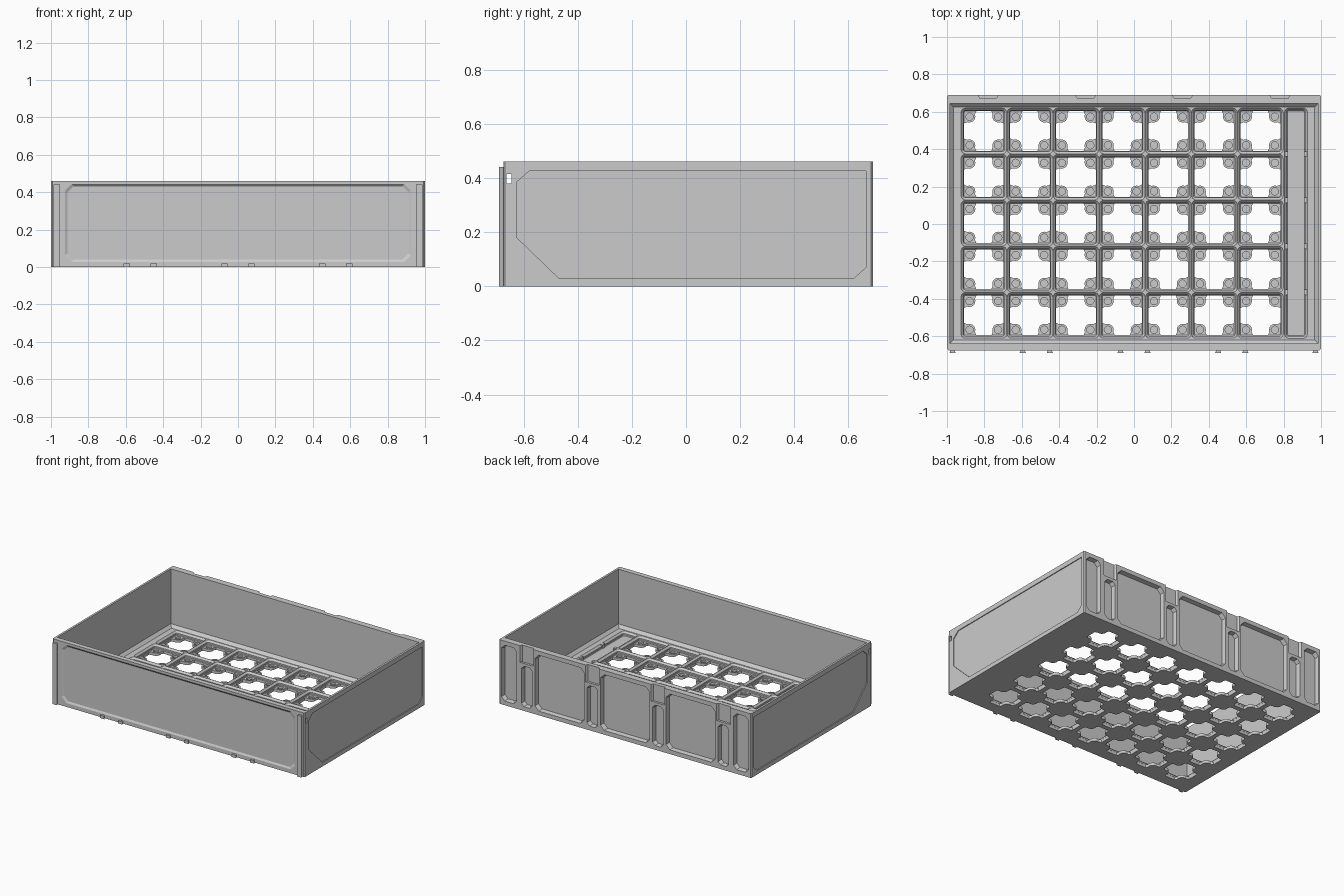
import bpy, bmesh, math
from mathutils import Vector

if "Cube" in bpy.data.objects:
    bpy.data.objects.remove(bpy.data.objects["Cube"])

P = 0.2465                      # grid pitch
X0, Y0 = -0.926, -0.612         # grid corner
NX, NY = 7, 5
TOP, FLOOR, H = 0.047, 0.02, 0.46


def make(name, solids):
    """One object from closed lofts; each solid is a list of equal-length loops."""
    bm = bmesh.new()
    for loops in solids:
        rings = [[bm.verts.new(p) for p in loop] for loop in loops]
        n = len(rings[0])
        for a, b in zip(rings, rings[1:]):
            for i in range(n):
                j = (i + 1) % n
                bm.faces.new((a[i], a[j], b[j], b[i]))
        bm.faces.new(rings[0][::-1])
        bm.faces.new(rings[-1])
    bmesh.ops.recalc_face_normals(bm, faces=bm.faces)
    me = bpy.data.meshes.new(name)
    bm.to_mesh(me)
    bm.free()
    ob = bpy.data.objects.new(name, me)
    bpy.context.collection.objects.link(ob)
    return ob


def cut(target, solids):
    cutter = make("cutter", solids)
    cutter.hide_render = True
    m = target.modifiers.new("cut", 'BOOLEAN')
    m.operation, m.object, m.solver = 'DIFFERENCE', cutter, 'EXACT'
    bpy.context.view_layer.objects.active = target
    bpy.ops.object.modifier_apply(modifier=m.name)
    bpy.data.objects.remove(cutter, do_unlink=True)


def chamfered(u0, u1, v0, v1, c):
    return [(u0 + c, v0), (u1 - c, v0), (u1, v0 + c), (u1, v1 - c),
            (u1 - c, v1), (u0 + c, v1), (u0, v1 - c), (u0, v0 + c)]


def rounded(u0, u1, v0, v1, r, seg=4):
    pts = []
    for cx, cy, a0 in ((u1 - r, v1 - r, 0), (u0 + r, v1 - r, 90), (u0 + r, v0 + r, 180), (u1 - r, v0 + r, 270)):
        for i in range(seg + 1):
            a = math.radians(a0 + 90 * i / seg)
            pts.append((cx + r * math.cos(a), cy + r * math.sin(a)))
    return pts


def on_z(pts, z):
    return [Vector((u, v, z)) for u, v in pts]


def on_y(pts, y):
    return [Vector((u, y, v)) for u, v in pts]


def on_x(pts, x):
    return [Vector((x, u, v)) for u, v in pts]


def rect(u0, u1, v0, v1):
    return [(u0, v0), (u1, v0), (u1, v1), (u0, v1)]


def box(x0, x1, y0, y1, z0, z1):
    r = rect(x0, x1, y0, y1)
    return [on_z(r, z0), on_z(r, z1)]


# drawer body with chamfered corners and a cavity with sloped base
outer = chamfered(-1, 1, -0.675, 0.69, 0.007)
drawer = make("drawer_body", [[on_z(outer, 0), on_z(outer, H)]])
cavity = []
for inset, z in ((0.02, TOP), (0, TOP + 0.02), (0, 0.6)):
    cavity.append(on_z(rect(-0.985 + inset, 0.985 - inset, -0.64 + inset, 0.645 - inset), z))
cut(drawer, [cavity])

# grid sockets with stepped sides, plus the filler strip
PROFILE = ((0.1165 - 0.0105, FLOOR), (0.110, 0.024), (0.110, 0.0345), (0.122, TOP), (0.122, 0.055))
centres = [(X0 + P * (i + .5), Y0 + P * (j + .5)) for i in range(NX) for j in range(NY)]
sockets = []
for cx, cy in centres:
    sockets.append([on_z(rounded(cx - h, cx + h, cy - h, cy + h, 0.0235 - 0.122 + h), z)
                    for h, z in PROFILE])
sockets.append([on_z(rounded(0.805 + d, 0.927 - d, Y0 + d, Y0 + NY * P - d, 0.0235 - d), z)
                for d, z in ((0.016, FLOOR), (0.012, 0.024), (0.012, 0.0345), (0, TOP), (0, 0.055))])
cut(drawer, sockets)

# cross-shaped openings between the rounded corner pads
quarter = [(0.106, 0.040), (0.090, 0.047)]
for i in range(5):
    a = math.radians(270 - 22.5 * i)
    quarter.append((0.0765 + 0.031 * math.cos(a), 0.0765 + 0.031 * math.sin(a)))
quarter += [(0.047, 0.090), (0.040, 0.106)]
cross = []
for k in range(4):
    c, s = (1, 0, -1, 0)[k], (0, 1, 0, -1)[k]
    cross += [(x * c - y * s, x * s + y * c) for x, y in quarter]
holes, magnets, pins = [], [], []
for cx, cy in centres:
    o = [(cx + x, cy + y) for x, y in cross]
    holes.append([on_z(o, -0.02), on_z(o, 0.03)])
    for sx in (-1, 1):
        for sy in (-1, 1):
            mx, my = cx + sx * 0.0765, cy + sy * 0.0765
            for r, z, out in ((0.0195, 0.007, magnets), (0.009, 0.003, pins)):
                ring = rounded(mx - r, mx + r, my - r, my + r, r * 0.99, 3)
                out.append([on_z(ring, z), on_z(ring, 0.0225)])
cut(drawer, holes)
cut(drawer, magnets)
cut(drawer, pins)

# shallow panels in the front and both sides
front = [on_y(chamfered(-0.925, 0.925, 0.028, 0.442, 0.035), -0.70),
         on_y(chamfered(-0.925, 0.925, 0.028, 0.442, 0.035), -0.675),
         on_y(chamfered(-0.912, 0.912, 0.040, 0.432, 0.033), -0.668)]
cut(drawer, [front])
side = [(-0.625, 0.385), (-0.58, 0.425), (0.665, 0.425), (0.665, 0.07),
        (0.62, 0.03), (-0.47, 0.03), (-0.625, 0.18)]
cut(drawer, [[on_x(side, s * 0.994), on_x(side, s * 1.1)] for s in (-1, 1)])

# latch windows at the front corners, seen right through
cut(drawer, [box(-1.1, 1.1, -0.663, -0.645, 0.38, 0.415)])


# back pockets, narrow slots and top notches
def pocket(x0, x1, z0, z1, c, depth):
    o = chamfered(x0, x1, z0, z1, c)
    i = chamfered(x0 + .006, x1 - .006, z0 + .006, z1 - .006, c)
    return [on_y(o, 0.75), on_y(o, 0.69), on_y(i, 0.69 - depth)]


pockets = [pocket(x - 0.195, x + 0.195, 0.03, 0.43, 0.03, 0.03) for x in (-0.52, 0, 0.52)]
for s in (-1, 1):
    pockets.append(pocket(min(s * .86, s * .98), max(s * .86, s * .98), 0.03, 0.43, 0.025, 0.03))
SLOTS = (-0.78, -0.26, 0.26, 0.78)
pockets += [pocket(x - 0.042, x + 0.042, 0.03, 0.32, 0.02, 0.03) for x in SLOTS]
cut(drawer, pockets)
notches = []
for x in SLOTS:
    o = [(x - 0.06, 0.70), (x - 0.045, 0.674), (x + 0.045, 0.674), (x + 0.06, 0.70)]
    notches.append([on_z(o, 0.34), on_z(o, 0.5)])
cut(drawer, notches)


# flared rails at the front corners and clips along the front foot
def flared(x, z1):
    o = [(x - 0.017, -0.69), (x + 0.017, -0.69), (x + 0.009, -0.672), (x - 0.009, -0.672)]
    return [on_z(o, 0), on_z(o, z1)]


make("corner_rails", [flared(s * 0.97, 0.44) for s in (-1, 1)])
make("front_clips", [flared(c + s * 0.0725, 0.02) for c in (-0.5225, 0, 0.5225) for s in (-1, 1)])

# rib ends standing in the filler strip
make("strip_rib_ends", [box(x - 0.009, x + 0.009, Y0 + P * j - 0.014, Y0 + P * j + 0.014, 0.015, TOP)
                        for x in (0.815, 0.917) for j in range(1, NY)])
